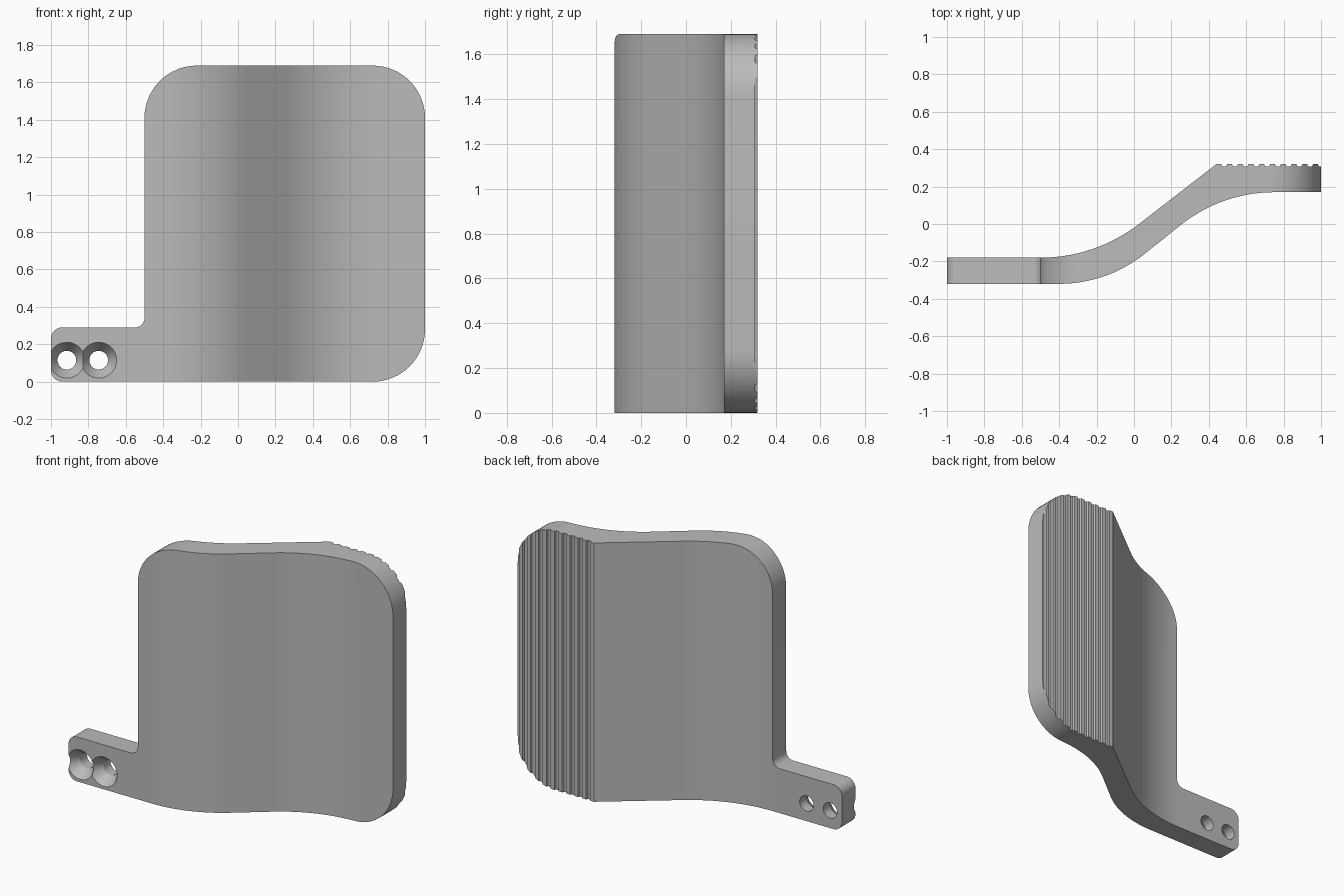
import bpy, bmesh, math
from mathutils import Vector

if "Cube" in bpy.data.objects:
    bpy.data.objects.remove(bpy.data.objects["Cube"], do_unlink=True)

grey = bpy.data.materials.new("plain_grey")
grey.use_nodes = True
grey.diffuse_color = (0.5, 0.5, 0.5, 1)
grey.node_tree.nodes["Principled BSDF"].inputs["Base Color"].default_value = (0.5, 0.5, 0.5, 1)


def arc(cx, cy, r, start, end, steps=16):
    """Points along an arc, angles in degrees."""
    angles = [math.radians(start + (end - start) * i / steps) for i in range(steps + 1)]
    return [(cx + r * math.cos(a), cy + r * math.sin(a)) for a in angles]


def prism(name, points, place, direction):
    """Extrude a flat outline along a direction."""
    bm = bmesh.new()
    face = bm.faces.new([bm.verts.new(place(*p)) for p in points])
    grown = bmesh.ops.extrude_face_region(bm, geom=[face])
    moved = [v for v in grown["geom"] if isinstance(v, bmesh.types.BMVert)]
    bmesh.ops.translate(bm, verts=moved, vec=Vector(direction))
    bmesh.ops.recalc_face_normals(bm, faces=bm.faces)
    return finish(name, bm)


def finish(name, bm):
    mesh = bpy.data.meshes.new(name)
    bm.to_mesh(mesh)
    bm.free()
    mesh.materials.append(grey)
    obj = bpy.data.objects.new(name, mesh)
    bpy.context.collection.objects.link(obj)
    return obj


def cone(name, x, y, z, r_front, r_back, depth):
    """Round cutter lying along y, centred at the given point."""
    bm = bmesh.new()
    bmesh.ops.create_cone(bm, cap_ends=True, segments=40, radius1=r_front, radius2=r_back, depth=depth)
    obj = finish(name, bm)
    obj.rotation_euler.x = -math.pi / 2
    obj.location = (x, y, z)
    return obj


def combine(target, tool, operation):
    """Apply a boolean and discard its tool."""
    tool.hide_render = True
    mod = target.modifiers.new("cut", "BOOLEAN")
    mod.object, mod.operation, mod.solver = tool, operation, "EXACT"
    bpy.context.view_layer.objects.active = target
    bpy.ops.object.modifier_apply(modifier=mod.name)
    bpy.data.objects.remove(tool, do_unlink=True)


# S-shaped cross-section: front edge, then ribbed back edge
bend = 38
section = [(-1.2, -0.32)]
section += arc(-0.4, 0.41, 0.73, -90, -90 + bend)
section += arc(0.75, -0.63, 0.8, 90 + bend, 90)
section += [(1.2, 0.17), (1.2, 0.308)]
ribs, pitch, first = 10, 0.0575, 0.438
for i in reversed(range(ribs)):
    x = first + i * pitch
    section += [(x + 0.033, 0.308), (x + 0.028, 0.32), (x + 0.002, 0.32)]
    if i:
        section.append((x - 0.003, 0.308))
section += arc(-0.5, 0.68, 0.86, -90 + bend, -90)
section.append((-1.2, -0.18))
plate = prism("curved_plate", section, lambda x, y: (x, y, -0.2), (0, 0, 2.2))

# Rounded front outline with the low mounting tab
top, big, small = 1.69, 0.28, 0.06
outline = arc(-1 + small, small, small, 270, 180, 8)
outline += arc(-1 + small, 0.29 - small, small, 180, 90, 8)
outline += arc(-0.55, 0.34, 0.05, -90, 0, 8)
outline += arc(-0.5 + big, top - big, big, 180, 90)
outline += arc(1 - big, top - big, big, 90, 0)
outline += arc(1 - big, big, big, 0, -90)
combine(plate, prism("outline_cutter", outline, lambda x, z: (x, -1, z), (0, 2, 0)), "INTERSECT")

# Two countersunk screw holes
for x in (-0.915, -0.745):
    combine(plate, cone("hole_cutter", x, -0.25, 0.115, 0.05, 0.05, 0.5), "DIFFERENCE")
    # the cone starts ahead of the face so that it is 0.09 wide at the surface
    combine(plate, cone("countersink_cutter", x, -0.305, 0.115, 0.122, 0.05, 0.11), "DIFFERENCE")

bpy.ops.object.select_all(action="DESELECT")
plate.select_set(True)
bpy.context.view_layer.objects.active = plate
bpy.ops.object.shade_smooth_by_angle(angle=math.radians(25))
